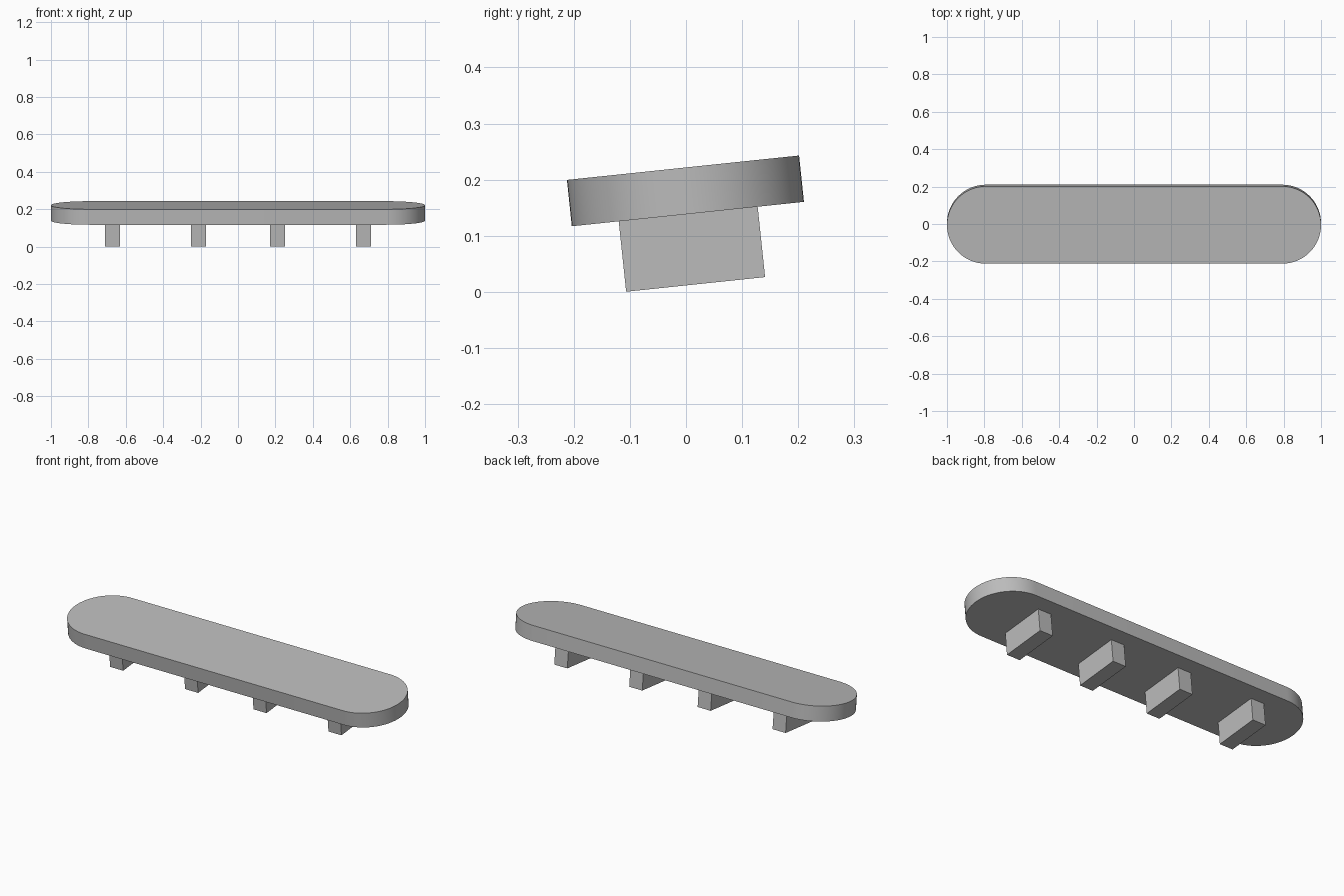
import bpy, bmesh
from math import radians, sin, cos, pi

cube = bpy.data.objects.get("Cube")
if cube:
    bpy.data.objects.remove(cube, do_unlink=True)

TILT = radians(6)

grey = bpy.data.materials.new("plain grey")
grey.use_nodes = True
colour = (0.5, 0.5, 0.5, 1)
grey.diffuse_color = colour
grey.node_tree.nodes["Principled BSDF"].inputs["Base Color"].default_value = colour


def prism(name, outline, height, location):
    """Extrude a flat outline, centre it on its own origin and tilt it."""
    bm = bmesh.new()
    base = bm.faces.new([bm.verts.new((x, y, -height / 2)) for x, y in outline])
    top = bmesh.ops.extrude_face_region(bm, geom=[base])["geom"]
    bmesh.ops.translate(bm, vec=(0, 0, height),
                        verts=[v for v in top if isinstance(v, bmesh.types.BMVert)])
    bmesh.ops.recalc_face_normals(bm, faces=bm.faces)
    mesh = bpy.data.meshes.new(name)
    bm.to_mesh(mesh)
    bm.free()
    mesh.materials.append(grey)
    obj = bpy.data.objects.new(name, mesh)
    obj.location = location
    obj.rotation_euler.x = TILT
    bpy.context.collection.objects.link(obj)
    return obj


# Long board with half-round ends
RADIUS, STEPS = 0.208, 32
outline = []
for side in (1, -1):
    for i in range(STEPS + 1):
        a = -pi / 2 + pi * i / STEPS
        outline.append((side * (1 - RADIUS + RADIUS * cos(a)), side * RADIUS * sin(a)))
board = prism("board", outline, 0.083, (0, -0.001, 0.18))
bpy.ops.object.select_all(action='DESELECT')
board.select_set(True)
bpy.context.view_layer.objects.active = board
bpy.ops.object.shade_smooth_by_angle(angle=radians(30))

# Four block supports under the board
w, d = 0.04, 0.1245
block = [(-w, -d), (w, -d), (w, d), (-w, d)]
for name, x in (("outer", 0.67), ("inner", 0.21)):
    for label, side in (("left", 1), ("right", -1)):
        prism(f"{name}_support_{label}", block, 0.127, (side * x, 0.0105, 0.0765))
